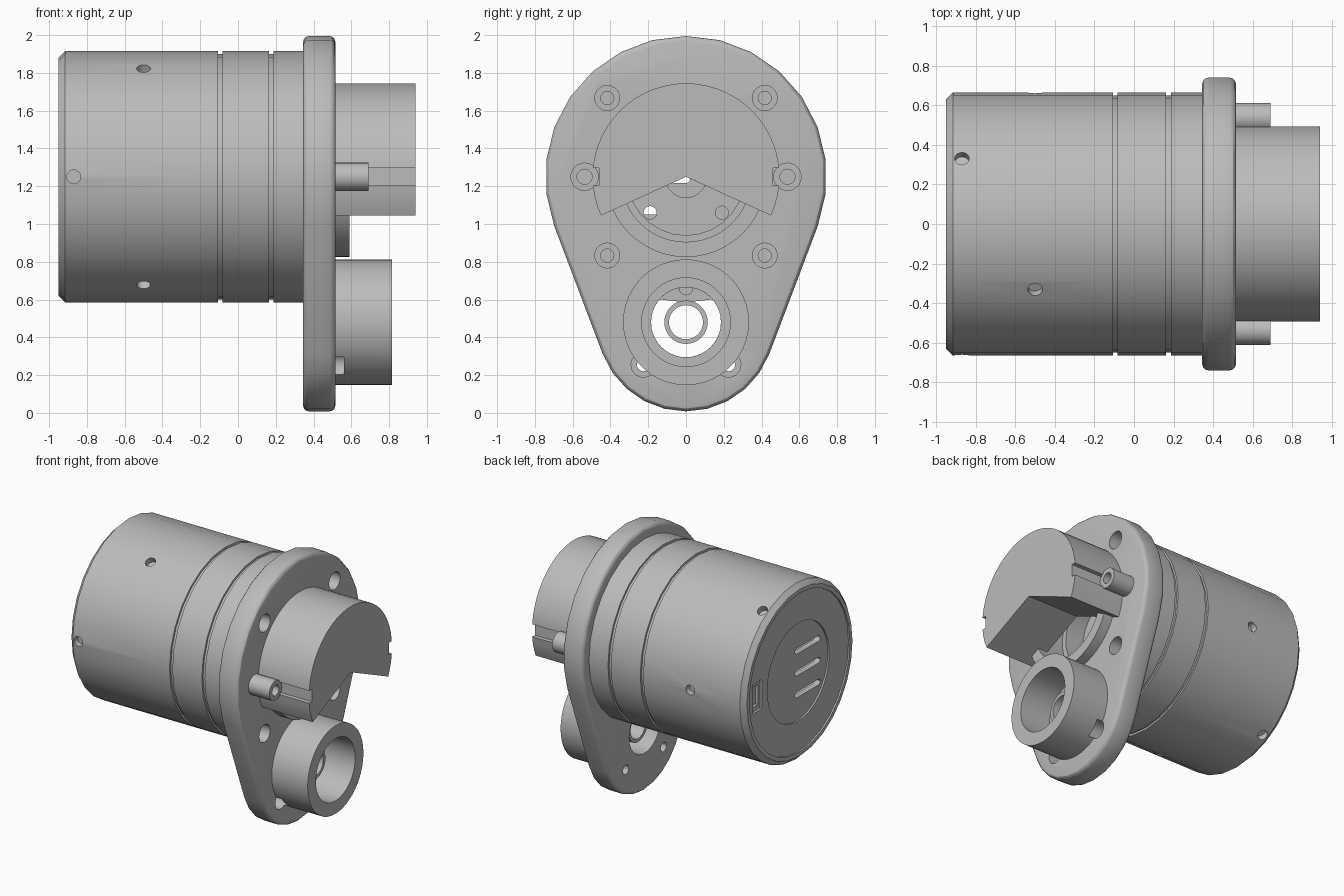
import bpy, bmesh
from math import sin, cos, pi, radians, asin
from mathutils import Matrix, Vector

cube = bpy.data.objects.get("Cube")
if cube:
    bpy.data.objects.remove(cube, do_unlink=True)

grey = bpy.data.materials.new("machined_grey")
grey.use_nodes = True
colour = (0.5, 0.5, 0.5, 1)
grey.diffuse_color = colour
grey.node_tree.nodes["Principled BSDF"].inputs["Base Color"].default_value = colour

AXIS = 1.25    # height of the motor axis
LOW = 0.48     # height of the lower boss axis


def finish(name, bm):
    bmesh.ops.recalc_face_normals(bm, faces=bm.faces)
    me = bpy.data.meshes.new(name)
    bm.to_mesh(me)
    bm.free()
    me.materials.append(grey)
    ob = bpy.data.objects.new(name, me)
    bpy.context.collection.objects.link(ob)
    return ob


def lathe(name, profile, z, n, y=0):
    """Spin a closed (x, radius) profile around an axis along x."""
    bm = bmesh.new()
    rings = []
    for i in range(n):
        a = 2 * pi * i / n
        rings.append([bm.verts.new((x, y + r * sin(a), z + r * cos(a))) for x, r in profile])
    m = len(profile)
    for i in range(n):
        p, q = rings[i], rings[(i + 1) % n]
        for j in range(m):
            k = (j + 1) % m
            bm.faces.new((p[j], p[k], q[k], q[j]))
    return finish(name, bm)


def tube(name, x0, x1, outer, inner, z, n, y=0):
    return lathe(name, [(x0, inner), (x0, outer), (x1, outer), (x1, inner)], z, n, y)


def prism(name, outline, x0, x1):
    """Extrude a (y, z) outline along x."""
    bm = bmesh.new()
    face = bm.faces.new([bm.verts.new((x0, y, z)) for y, z in outline])
    new = bmesh.ops.extrude_face_region(bm, geom=[face])["geom"]
    bmesh.ops.translate(bm, vec=(x1 - x0, 0, 0),
                        verts=[v for v in new if isinstance(v, bmesh.types.BMVert)])
    return finish(name, bm)


def arc(r, z, a0, a1, n, y=0):
    return [(y + r * cos(a0 + (a1 - a0) * i / n), z + r * sin(a0 + (a1 - a0) * i / n))
            for i in range(n + 1)]


def disc(name, x0, x1, r, y, z, n=24):
    return prism(name, arc(r, z, 0, 2 * pi, n, y)[:-1], x0, x1)


def box(name, x0, x1, y0, y1, z0, z1):
    return prism(name, [(y0, z0), (y1, z0), (y1, z1), (y0, z1)], x0, x1)


def apply(ob, mod):
    bpy.context.view_layer.objects.active = ob
    bpy.ops.object.modifier_apply(modifier=mod.name)


def cut(ob, cutter):
    cutter.hide_render = True
    mod = ob.modifiers.new("cut", "BOOLEAN")
    mod.operation, mod.solver, mod.object = "DIFFERENCE", "EXACT", cutter
    apply(ob, mod)
    bpy.data.objects.remove(cutter, do_unlink=True)


# Motor housing: hollow drum with chamfered rear, two grooves and a front plate
outer = [(-0.95, 0.6), (-0.95, 0.63), (-0.915, 0.665)]
for g in (-0.095, 0.175):
    outer += [(g - 0.012, 0.665), (g - 0.012, 0.65), (g + 0.012, 0.65), (g + 0.012, 0.665)]
inner = [(0.35, 0.665), (0.35, 0.31), (0.2, 0.31), (0.2, 0.11), (0.15, 0.11), (0.15, 0.6)]
housing = lathe("motor_housing", outer + inner, AXIS, 28)

# Blind radial screw holes, two staggered rows of three
for x, start in ((-0.5, 0), (-0.87, 60)):
    for k in range(3):
        a = radians(start + 120 * k)
        d = Vector((0, cos(a), sin(a)))
        bm = bmesh.new()
        place = Matrix.Translation(Vector((x, 0, AXIS)) + d * 0.675) @ d.to_track_quat("Z", "Y").to_matrix().to_4x4()
        bmesh.ops.create_cone(bm, cap_ends=True, segments=16, radius1=0.037, radius2=0.037,
                              depth=0.12, matrix=place)
        cut(housing, finish("screw_cutter", bm))
for side in (-1, 1):
    cut(housing, disc("plate_cutter", 0.1, 0.25, 0.035, side * 0.19, 1.06, 16))
cut(housing, disc("lower_screw_cutter", 0.25, 0.4, 0.035, 0, 0.66, 16))

# Rear cap with recessed centre, vent slots and a socket
cap = disc("rear_cap", -0.938, -0.88, 0.61, 0, AXIS, 56)
cut(cap, disc("recess_cutter", -1, -0.925, 0.37, 0, AXIS, 40))
for k in (-1, 0, 1):
    z = AXIS - 0.012 + 0.165 * k
    slot = arc(0.022, z, -pi / 2, pi / 2, 6, 0.0) + arc(0.022, z, pi / 2, 3 * pi / 2, 6, -0.26)
    cut(cap, prism("slot_cutter", slot, -1, -0.8))
cut(cap, box("socket_cutter", -1, -0.92, 0.43, 0.54, AXIS - 0.11, AXIS + 0.11))
cut(cap, box("socket_inner_cutter", -1, -0.9, 0.455, 0.52, AXIS - 0.075, AXIS + 0.075))

# Mounting flange: rounded teardrop plate
R, r = 0.745, 0.472
t = asin((R - r) / (AXIS - LOW))
shape = arc(R, AXIS, -t, pi + t, 16) + arc(r, LOW, pi + t, 2 * pi - t, 10)
flange = prism("mounting_flange", shape, 0.345, 0.515)
mod = flange.modifiers.new("round", "BEVEL")
mod.width, mod.segments, mod.limit_method, mod.angle_limit = 0.03, 3, "ANGLE", radians(40)
apply(flange, mod)
cut(flange, disc("bore_cutter", 0.3, 0.6, 0.345, 0, AXIS, 48))
cut(flange, disc("low_bore_cutter", 0.3, 0.6, 0.185, 0, LOW, 40))

# Counterbored flange holes
for side in (-1, 1):
    for y, z in ((0.417, AXIS + 0.417), (0.417, AXIS - 0.417), (0.225, 0.255)):
        cut(flange, disc("bolt_cutter", 0.3, 0.6, 0.035, side * y, z, 16))
        cut(flange, disc("head_cutter", 0.42, 0.6, 0.066, side * y, z, 20))

# Bearing ring below the sector block
ring = tube("bearing_ring", 0.49, 0.59, 0.425, 0.345, AXIS, 48)

# Sector block with side grooves
s = radians(24.5)
block = prism("sector_block", [(0, AXIS)] + arc(0.495, AXIS, -s, pi + s, 36), 0.51, 0.94)
for side in (-1, 1):
    y0, y1 = sorted((side * 0.46, side * 0.6))
    cut(block, box("groove_cutter", 0.5, 1, y0, y1, AXIS - 0.047, AXIS + 0.047))

# Hollow dowel pins
pins = [tube(name, 0.5, 0.69, 0.075, 0.04, AXIS, 24, side * 0.537)
        for name, side in (("left_pin", 1), ("right_pin", -1))]

# Lower boss with stepped bore and its inner sleeve
boss = lathe("lower_boss", [(0.5, 0.185), (0.5, 0.333), (0.815, 0.333), (0.815, 0.235),
                            (0.56, 0.235), (0.56, 0.185)], LOW, 44)
for side in (-1, 1):
    cut(boss, disc("clearance_cutter", 0.45, 0.56, 0.066, side * 0.225, 0.255, 20))
sleeve = tube("inner_sleeve", 0.4, 0.65, 0.115, 0.09, LOW, 32)

# Smooth curved walls, keep edges sharp
bpy.ops.object.select_all(action="DESELECT")
for ob in [housing, cap, flange, ring, block, boss, sleeve] + pins:
    ob.select_set(True)
    bpy.context.view_layer.objects.active = ob
bpy.ops.object.shade_smooth_by_angle(angle=radians(30))
